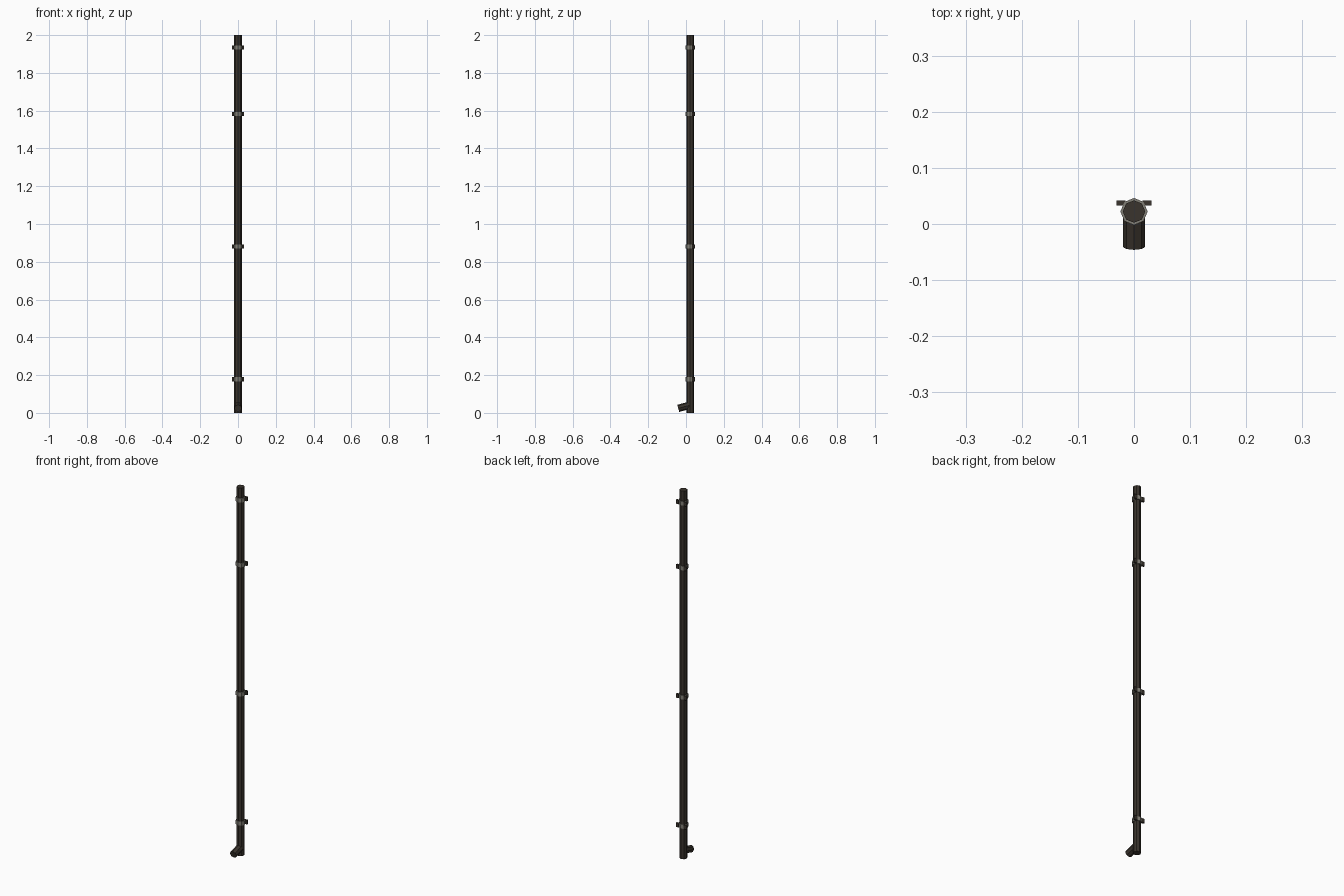
import bpy, math
from mathutils import Vector

if "Cube" in bpy.data.objects:
    bpy.data.objects.remove(bpy.data.objects["Cube"])

def mat(name, c):
    m = bpy.data.materials.new(name)
    m.diffuse_color = (*c, 1)
    m.use_nodes = True
    m.node_tree.nodes["Principled BSDF"].inputs["Base Color"].default_value = m.diffuse_color
    return m

dark = mat("dark_brown_metal", (0.042, 0.034, 0.026))
grey = mat("grey_metal", (0.22, 0.21, 0.18))
CY = 0.0222  # pipe axis

def tube(name, a, b, r, m):
    a, b = Vector(a), Vector(b)
    bpy.ops.mesh.primitive_cylinder_add(vertices=8, radius=r, depth=(b - a).length, location=(a + b) / 2)
    o = bpy.context.object
    o.name = name
    o.rotation_euler = (math.atan2(-(b - a).y, (b - a).z), 0, 0)
    o.data.materials.append(m)
    return o

def box(name, loc, size, m):
    bpy.ops.mesh.primitive_cube_add(size=1, location=loc)
    o = bpy.context.object
    o.name = name
    o.scale = size
    o.data.materials.append(m)

# main pipe and angled outlet
tube("pipe", (0, CY, 0), (0, CY, 2), 0.02, dark)
tube("outlet", (0, CY, 0.041), (0, -0.041, 0.024), 0.0195, dark)

# wall clamps: ring with a side tab on each side
for i, z in enumerate((0.178, 0.88, 1.582, 1.934)):
    tube(f"clamp_ring_{i}", (0, CY, z - 0.011), (0, CY, z + 0.011), 0.0242, grey)
    for s in (-1, 1):
        box(f"clamp_tab_{i}_{s}", (s * 0.023, 0.0375, z), (0.016, 0.009, 0.022), dark)
